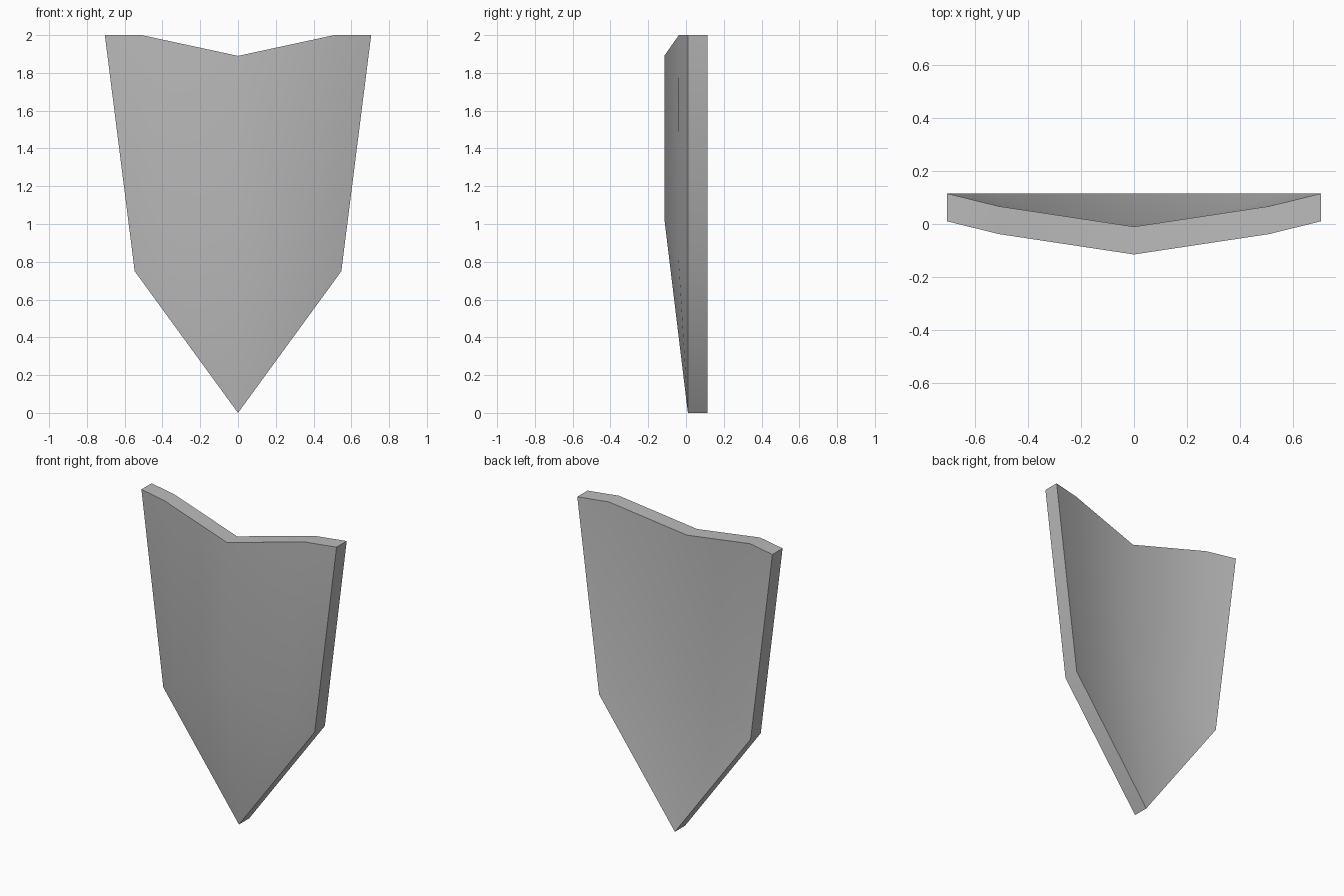
import bpy
import bmesh
from math import radians

cube = bpy.data.objects.get("Cube")
if cube:
    bpy.data.objects.remove(cube, do_unlink=True)

THICKNESS = 0.105

grey = bpy.data.materials.new("plain grey")
grey.use_nodes = True
colour = (0.5, 0.5, 0.5, 1)
grey.diffuse_color = colour
grey.node_tree.nodes["Principled BSDF"].inputs["Base Color"].default_value = colour

# Left half of the bowed front: top row, waist row and bottom tip
top = [(0, -0.115, 1.89), (0.51, -0.038, 2), (0.705, 0.01, 2)]
waist = [(0, -0.115, 1.03), (0.41, -0.04, 0.82), (0.547, 0.01, 0.75)]
tip = (0, 0.01, 0)

bm = bmesh.new()
for side in (1, -1):
    def vert(p):
        return bm.verts.new((p[0] * side, p[1], p[2]))
    for i in range(2):
        bm.faces.new([vert(p) for p in (top[i], waist[i], waist[i + 1], top[i + 1])])
        bm.faces.new([vert(p) for p in (waist[i], tip, waist[i + 1])])
bmesh.ops.remove_doubles(bm, verts=bm.verts[:], dist=0.001)

# Back sheet, parallel to the front
rim = [e for e in bm.edges if e.is_boundary]
back = {v: bm.verts.new((v.co.x, v.co.y + THICKNESS, v.co.z)) for v in bm.verts[:]}
for f in bm.faces[:]:
    bm.faces.new([back[v] for v in reversed(f.verts)])

# Rim wall joining both sheets
for e in rim:
    a, b = e.verts
    bm.faces.new((a, b, back[b], back[a]))
bmesh.ops.recalc_face_normals(bm, faces=bm.faces[:])

mesh = bpy.data.meshes.new("shield_plate")
bm.to_mesh(mesh)
bm.free()
mesh.materials.append(grey)
shield = bpy.data.objects.new("shield_plate", mesh)
bpy.context.collection.objects.link(shield)

# Smooth faces with a crisp rim
bpy.ops.object.select_all(action="DESELECT")
shield.select_set(True)
bpy.context.view_layer.objects.active = shield
bpy.ops.object.shade_smooth_by_angle(angle=radians(40))
